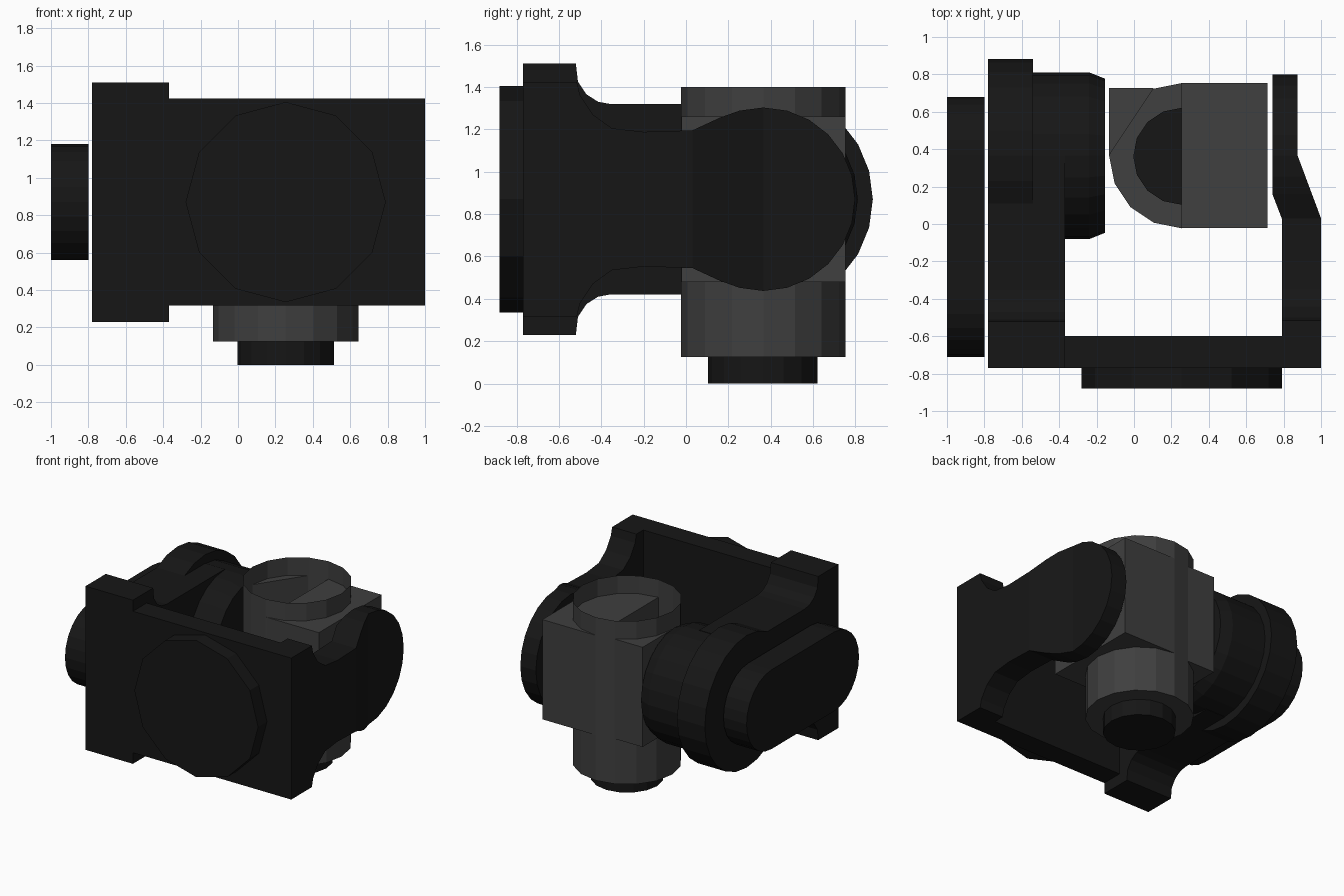
import bpy, bmesh
from math import cos, sin, pi, radians
from mathutils import Matrix

if "Cube" in bpy.data.objects:
    bpy.data.objects.remove(bpy.data.objects["Cube"])

ZC = 0.87            # height of the tilt axis
CX, CY = 0.255, 0.365  # centre of the pivot block


def material(name, v):
    m = bpy.data.materials.new(name)
    m.diffuse_color = (v, v, v, 1)
    m.use_nodes = True
    m.node_tree.nodes["Principled BSDF"].inputs["Base Color"].default_value = m.diffuse_color
    return m


BLACK = material("black_plastic", 0.008)
GREY = material("dark_grey", 0.05)


def finish(bm, name, mat):
    bmesh.ops.remove_doubles(bm, verts=bm.verts, dist=1e-4)
    bmesh.ops.recalc_face_normals(bm, faces=bm.faces)
    me = bpy.data.meshes.new(name)
    bm.to_mesh(me)
    bm.free()
    me.materials.append(mat)
    ob = bpy.data.objects.new(name, me)
    bpy.context.collection.objects.link(ob)
    return ob


def rings_to_mesh(name, rings, mat, cap_start=True, cap_end=True):
    """Skin a list of equal-length point rings."""
    bm = bmesh.new()
    vs = [[bm.verts.new(p) for p in r] for r in rings]
    n = len(rings[0])
    for a, b in zip(vs, vs[1:]):
        for i in range(n):
            j = (i + 1) % n
            bm.faces.new((a[i], a[j], b[j], b[i]))
    if cap_start:
        bm.faces.new(vs[0])
    if cap_end:
        bm.faces.new(vs[-1])
    return finish(bm, name, mat)


def lathe(name, axis, centre, profile, sides, mat, **caps):
    """profile: (position along axis, radius); centre: the two other coordinates."""
    rings = []
    for t, r in profile:
        ring = []
        for i in range(sides):
            a = 2 * pi * i / sides
            u, v = centre[0] + r * cos(a), centre[1] + r * sin(a)
            ring.append({'x': (t, u, v), 'y': (u, t, v), 'z': (u, v, t)}[axis])
        rings.append(ring)
    return rings_to_mesh(name, rings, mat, **caps)


def arm(name, stations, mat):
    """Loft of rectangles along y: (y, half height, inner x, outer x)."""
    rings = [[(x0, y, ZC - h), (x1, y, ZC - h), (x1, y, ZC + h), (x0, y, ZC + h)]
             for y, h, x0, x1 in stations]
    return rings_to_mesh(name, rings, mat)


def prism(name, pts, z0, z1, mat):
    return rings_to_mesh(name, [[(x, y, z) for x, y in pts] for z in (z0, z1)], mat)


# front plate and its round raised pad
arm("front_plate", [(-0.77, 0.553, -0.7, 0.95), (-0.60, 0.553, -0.7, 0.95)], BLACK)
lathe("front_pad", 'y', (CX, ZC), [(-0.88, 0.535), (-0.75, 0.535)], 12, BLACK)

# left arm: tall base, fillet, straight arm
left = [(-0.77, 0.64), (-0.52, 0.64), (-0.51, 0.555), (-0.47, 0.495),
        (-0.415, 0.46), (-0.354, 0.449), (CY, 0.449)]
arm("left_arm", [(y, h, -0.78, -0.37) for y, h in left], BLACK)
lathe("left_disc", 'x', (CY, ZC), [(-0.78, 0.517), (-0.54, 0.517)], 24, BLACK)
lathe("left_boss", 'x', (CY, ZC),
      [(-0.6, 0.446), (-0.24, 0.446), (-0.155, 0.412)], 24, BLACK)

# rounded outer cover on the left
cover = [(CY + 0.005 + 0.31 * cos(radians(a)), ZC + 0.31 * sin(radians(a)))
         for a in range(-90, 91, 15)]
cover += [(-0.40 + 0.31 * cos(radians(a)), ZC + 0.31 * sin(radians(a)))
          for a in range(90, 271, 15)]
rings_to_mesh("left_cover", [[(x, y, z) for y, z in cover] for x in (-1.0, -0.80)], BLACK)

# right arm: cranked inwards, ending in a round head


def ramp(y, y0, y1, a, b):
    t = min(1, max(0, (y - y0) / (y1 - y0)))
    return a + (b - a) * t


right = [(-0.77, 0.553), (-0.515, 0.553), (-0.50, 0.49), (-0.44, 0.40),
         (-0.35, 0.335), (-0.20, 0.318), (0.03, 0.325), (0.16, 0.385)]
right += [(0.365 + 0.433 * sin(radians(a)), 0.433 * cos(radians(a)))
          for a in range(-15, 91, 15)]
arm("right_arm", [(y, h, ramp(y, 0.03, 0.16, 0.79, 0.74), ramp(y, 0.03, 0.365, 1.0, 0.875))
                  for y, h in right], BLACK)

# pivot block: open-topped tube, half box and corner wedge
lathe("pivot_tube", 'z', (CX, CY), [(0.125, 0.388), (1.40, 0.388)], 16, GREY, cap_end=False)
prism("pivot_box", [(CX, -0.022), (0.715, -0.022), (0.715, 0.754), (CX, 0.754)],
      0.48, 1.26, GREY)
prism("pivot_corner", [(-0.134, CY), (0.107, 0.728), (-0.134, 0.728)], 0.48, 1.26, GREY)
lathe("pivot_pin", 'z', (CX, CY - 0.003), [(0.0, 0.259), (0.14, 0.259)], 16, BLACK)
